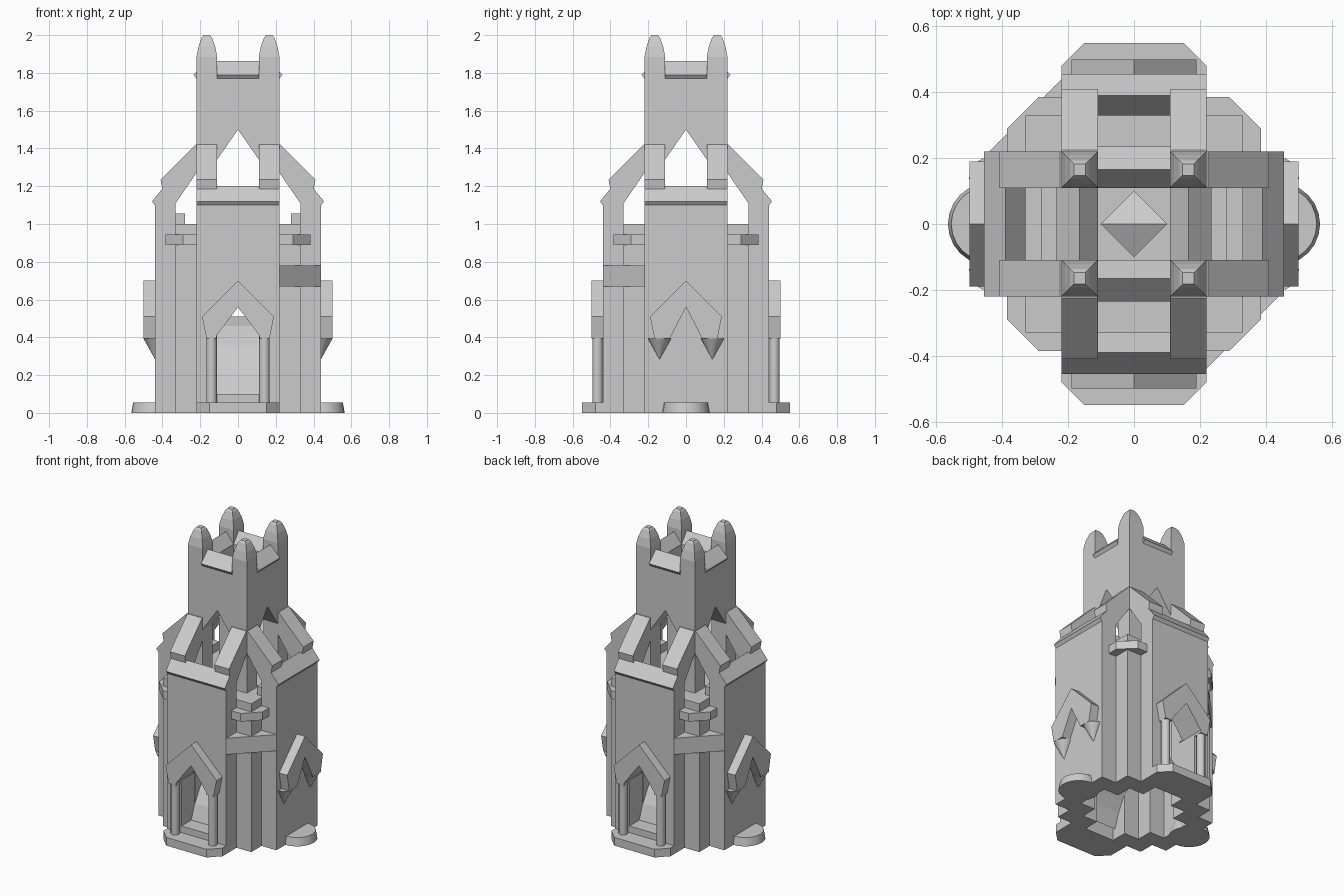
import bpy, bmesh
from math import pi, cos, sin
from mathutils import Matrix, Vector

cube = bpy.data.objects.get("Cube")
if cube:
    bpy.data.objects.remove(cube)

stone = bpy.data.materials.new("grey_stone")
stone.use_nodes = True
GREY = (0.6, 0.6, 0.6, 1)
stone.diffuse_color = GREY
stone.node_tree.nodes["Principled BSDF"].inputs["Base Color"].default_value = GREY


def finish(name, bm, turn=0):
    """Turn in quarter steps about z and make an object."""
    bmesh.ops.transform(bm, matrix=Matrix.Rotation(turn * pi / 2, 4, "Z"), verts=bm.verts)
    bmesh.ops.recalc_face_normals(bm, faces=bm.faces)
    mesh = bpy.data.meshes.new(name)
    bm.to_mesh(mesh)
    bm.free()
    mesh.materials.append(stone)
    ob = bpy.data.objects.new(name, mesh)
    bpy.context.collection.objects.link(ob)
    return ob


# How a profile (u, v) pushed along w sits on the front (-y) side
PLAN = lambda u, v, w: (u, v, w)     # seen from above, pushed up
SIDE = lambda u, v, w: (w, -u, v)    # distance from centre and height, pushed across
FACE = lambda u, v, w: (u, -w, v)    # seen from the front, pushed outwards


def prism(name, pts, lo, hi, place, turn=0):
    bm = bmesh.new()
    a = [bm.verts.new(place(u, v, lo)) for u, v in pts]
    b = [bm.verts.new(place(u, v, hi)) for u, v in pts]
    bm.faces.new(a)
    bm.faces.new(b)
    for i in range(len(pts)):
        j = (i + 1) % len(pts)
        bm.faces.new((a[i], a[j], b[j], b[i]))
    return finish(name, bm, turn)


def cone(name, r1, r2, z1, z2, x, y, turn=0, sides=16):
    bm = bmesh.new()
    bmesh.ops.create_cone(bm, cap_ends=True, segments=sides, radius1=r1, radius2=r2, depth=z2 - z1,
                          matrix=Matrix.Translation((x, y, (z1 + z2) / 2)))
    ob = finish(name, bm, turn)
    for p in ob.data.polygons:
        p.use_smooth = abs(p.normal.z) < 0.95
    return ob


def cut(ob, cutter):
    cutter.hide_render = True
    cutter.hide_set(True)
    cutter.display_type = "WIRE"
    mod = ob.modifiers.new("cut", "BOOLEAN")
    mod.operation = "DIFFERENCE"
    mod.solver = "EXACT"
    mod.object = cutter


def mirrored(half):
    """Complete a symmetric outline from its right half."""
    return half + [(-u, v) for u, v in reversed(half) if u]


def square(r):
    return [(-r, -r), (r, -r), (r, r), (-r, r)]


def stepped_cross(arm, core, reach):
    quarter = [(reach, arm), (core, arm), (core, core), (arm, core), (arm, reach)]
    pts = []
    for k in range(4):
        c, s = round(cos(k * pi / 2)), round(sin(k * pi / 2))
        pts += [(c * x - s * y, s * x + c * y) for x, y in quarter]
    return pts


# Hollow lower body with two doorways and a skylight
body = prism("body", stepped_cross(0.22, 0.33, 0.44), 0, 1.0, PLAN)
cut(body, prism("body_hollow", stepped_cross(0.11, 0.22, 0.33), -0.1, 0.93, PLAN))
cut(body, prism("skylight", [(0.1, 0), (0, 0.1), (-0.1, 0), (0, -0.1)], 0.9, 1.1, PLAN))
doorway = mirrored([(0.113, 0.1), (0.113, 0.41), (0, 0.56)])
for turn in (0, 2):
    cut(body, prism("doorway", doorway, 0.3, 0.6, FACE, turn))

# Curved stair hump between the doorways
hump = mirrored([(0.335, 0.1), (0.3, 0.2), (0.26, 0.27), (0.2, 0.36), (0.1, 0.46), (0, 0.51)])
inner = [(u * 0.93, v - 0.03) for u, v in reversed(hump)]
prism("stair_hump", hump + inner, -0.115, 0.115, SIDE)

# Tower with pointed arches on all sides
tower = prism("tower", square(0.22), 0.99, 1.785, PLAN)
cut(tower, prism("tower_hollow", square(0.112), 0.9, 2, PLAN))
arch = mirrored([(0.111, 0.9), (0.111, 1.34), (0, 1.5)])
for turn in (0, 1):
    cut(tower, prism("tower_arch", arch, -0.5, 0.5, FACE, turn))

hood_tips = [(0.19, 0.51), (0.167, 0.395)]
coping = [(0.33, 0.99), (0.44, 0.99), (0.44, 1.1), (0.455, 1.12), (0.39, 1.2), (0.33, 1.12)]
parapet = [(0.11, 1.77), (0.22, 1.77), (0.235, 1.79), (0.165, 1.862), (0.11, 1.79)]
buttress = [(0.21, 1.42), (0.225, 1.42), (0.41, 1.235), (0.4, 1.18), (0.33, 1.11), (0.21, 1.285)]

for turn in range(4):
    # Arm wall, parapet and the pair of flying buttresses
    prism("arm_wall", coping, -0.22, 0.22, SIDE, turn)
    prism("parapet", parapet, -0.112, 0.112, SIDE, turn)
    for lo in (-0.22, 0.11):
        prism("flying_buttress", buttress, lo, lo + 0.11, SIDE, turn)

    # Pinnacle on the tower corner
    bm = bmesh.new()
    rings = []
    for r, z in ((0.055, 1.78), (0.055, 1.885), (0.044, 1.94), (0.028, 1.985), (0.017, 2.0)):
        rings.append([bm.verts.new((0.165 + u, 0.165 + v, z)) for u, v in square(r)])
    for a, b in zip(rings, rings[1:]):
        for i in range(4):
            j = (i + 1) % 4
            bm.faces.new((a[i], a[j], b[j], b[i]))
    bm.faces.new(rings[0])
    bm.faces.new(rings[-1])
    finish("pinnacle", bm, turn)

    # Corner shelf, and the slanting brace on two opposite corners
    shelf = [(0.2, 0.2), (0.385, 0.2), (0.385, 0.29), (0.29, 0.385), (0.2, 0.385)]
    prism("corner_shelf", shelf, 0.89, 0.945, PLAN, turn)
    if turn % 2:
        brace = [(0.2, 0.2), (0.44, 0.2), (0.44, 0.22), (0.22, 0.44), (0.2, 0.44)]
        prism("corner_brace", brace, 0.67, 0.78, PLAN, turn)

for turn in (0, 2):
    # Door hood, columns and doorstep
    hood = mirrored([(0, 0.7)] + hood_tips) + [(-0.113, 0.395), (-0.113, 0.41), (0, 0.56),
                                              (0.113, 0.41), (0.113, 0.395)]
    half = [(0, 0.7)] + hood_tips + [(0.113, 0.395), (0.113, 0.41), (0, 0.56)]
    for s in (-1, 1):
        prism("door_hood", [(s * u, v) for u, v in half], 0.43, 0.5, FACE, turn)
        cone("door_column", 0.028, 0.028, 0.05, 0.4, s * 0.14, -0.468, turn, 12)
    step = mirrored([(0.22, -0.4), (0.22, -0.48), (0.15, -0.55)])
    prism("doorstep", step, 0, 0.055, PLAN, turn)

for turn in (1, 3):
    # Side hood on hanging brackets, rounded plinth and inner bench
    half = [(0, 0.7)] + hood_tips + [(0.085, 0.395), (0, 0.56)]
    for s in (-1, 1):
        prism("side_hood", [(s * u, v) for u, v in half], 0.43, 0.5, FACE, turn)
        cone("hanging_bracket", 0.002, 0.063, 0.285, 0.395, s * 0.14, -0.438, turn)
    cone("plinth", 0.125, 0.115, 0, 0.055, 0, -0.44, turn, 24)
    prism("bench", [(0.28, 0.99), (0.335, 0.99), (0.335, 1.055), (0.28, 1.055)], -0.2, 0.2, SIDE, turn)
